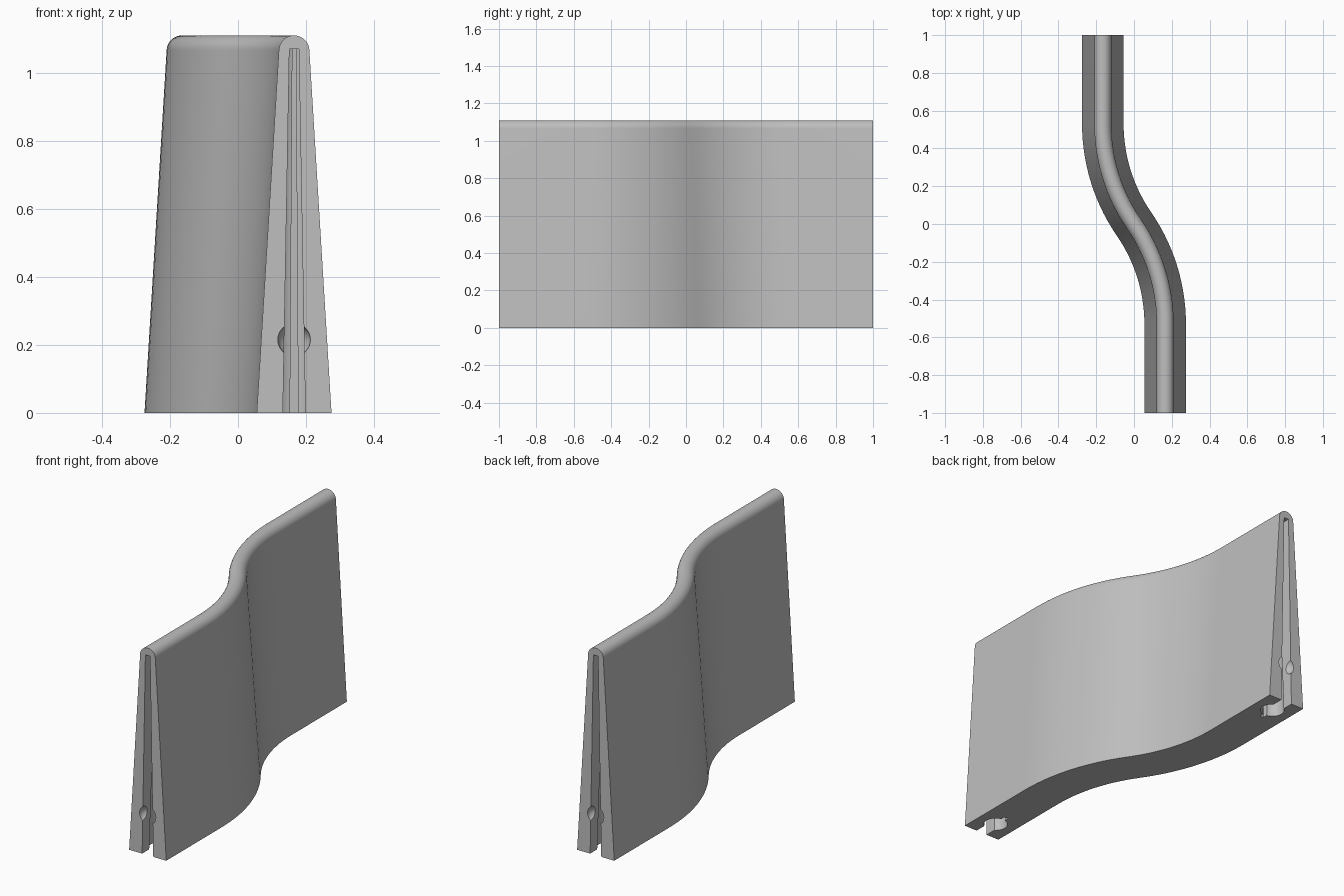
import bpy
import bmesh
import math
from mathutils import Vector

if "Cube" in bpy.data.objects:
    bpy.data.objects.remove(bpy.data.objects["Cube"])

HALF = 1.0            # half length
SHIFT = 0.165         # sideways offset of each straight end
BEND = 0.53           # where the bends begin
BASE, CROWN = 0.11, 0.045
HEIGHT = 1.11
TAPER = 0.42

grey = bpy.data.materials.new("light_grey")
grey.use_nodes = True
grey.diffuse_color = (0.52, 0.52, 0.52, 1)
grey.node_tree.nodes["Principled BSDF"].inputs["Base Color"].default_value = grey.diffuse_color


def mesh_object(name, bm):
    bmesh.ops.recalc_face_normals(bm, faces=bm.faces)
    mesh = bpy.data.meshes.new(name)
    bm.to_mesh(mesh)
    bm.free()
    mesh.materials.append(grey)
    obj = bpy.data.objects.new(name, mesh)
    bpy.context.collection.objects.link(obj)
    return obj


def loft(name, rings):
    """Skin a list of closed rings and cap both ends."""
    bm = bmesh.new()
    loops = [[bm.verts.new(p) for p in ring] for ring in rings]
    n = len(loops[0])
    for a, b in zip(loops, loops[1:]):
        for i in range(n):
            j = (i + 1) % n
            bm.faces.new((a[i], a[j], b[j], b[i]))
    bm.faces.new(loops[0])
    bm.faces.new(loops[-1])
    return mesh_object(name, bm)


# S-shaped centre line made of two equal arcs between straight ends
radius = (SHIFT ** 2 + BEND ** 2) / (2 * SHIFT)
sweep = math.asin(BEND / radius)
STEPS = 14
path = [(Vector((SHIFT, -HALF, 0)), 0.0)]
for i in range(STEPS + 1):
    a = sweep * i / STEPS
    path.append((Vector((SHIFT - radius * (1 - math.cos(a)),
                         -BEND + radius * math.sin(a), 0)), a))
path += [(-p, a) for p, a in reversed(path[:-1])]

# Tapered cross-section with a rounded crown
profile = [(-BASE, 0)]
for i in range(17):
    a = math.pi * (1 - i / 16)
    profile.append((CROWN * math.cos(a), HEIGHT - CROWN + CROWN * math.sin(a)))
profile.append((BASE, 0))

rings = []
for p, a in path:
    side = Vector((math.cos(a), math.sin(a), 0))
    rings.append([p + side * w + Vector((0, 0, z)) for w, z in profile])
body = loft("wall_body", rings)


# Keyhole outline: open lip, round bore, narrow slit behind
def keyhole():
    lip, slit, bore = 0.033, 0.012, 0.06
    start, stop = math.asin(lip / bore), math.pi - math.asin(slit / bore)
    arc = [start + (stop - start) * i / 14 for i in range(15)]
    half = [(lip, 0.3)]
    half += [(bore * math.sin(a), bore * math.cos(a)) for a in arc]
    half.append((slit, -0.085))
    return half + [(-x, y) for x, y in reversed(half)]


def cut(cutter):
    mod = body.modifiers.new("cut", "BOOLEAN")
    mod.operation = "DIFFERENCE"
    mod.solver = "EXACT"
    mod.object = cutter
    bpy.context.view_layer.objects.active = body
    bpy.ops.object.modifier_apply(modifier=mod.name)
    bpy.data.objects.remove(cutter)


# Connector pocket and round dimple at each end
outline = keyhole()
TOP = 1.07
for s in (1, -1):
    levels = []
    for z in (-0.05, TOP):
        k = 1 - (1 - TAPER) * z / TOP
        levels.append([(s * (SHIFT + x * k), -s * (HALF - 0.11 + y * k), z)
                       for x, y in outline])
    cut(loft("pocket_cutter", levels))

    bm = bmesh.new()
    bmesh.ops.create_uvsphere(bm, u_segments=32, v_segments=16, radius=0.048)
    bmesh.ops.translate(bm, verts=bm.verts, vec=(s * SHIFT, -s * HALF, 0.215))
    cut(mesh_object("dimple_cutter", bm))

# Smooth bends, crisp edges
bpy.ops.object.select_all(action="DESELECT")
body.select_set(True)
bpy.context.view_layer.objects.active = body
bpy.ops.object.shade_smooth_by_angle(angle=math.radians(30))
